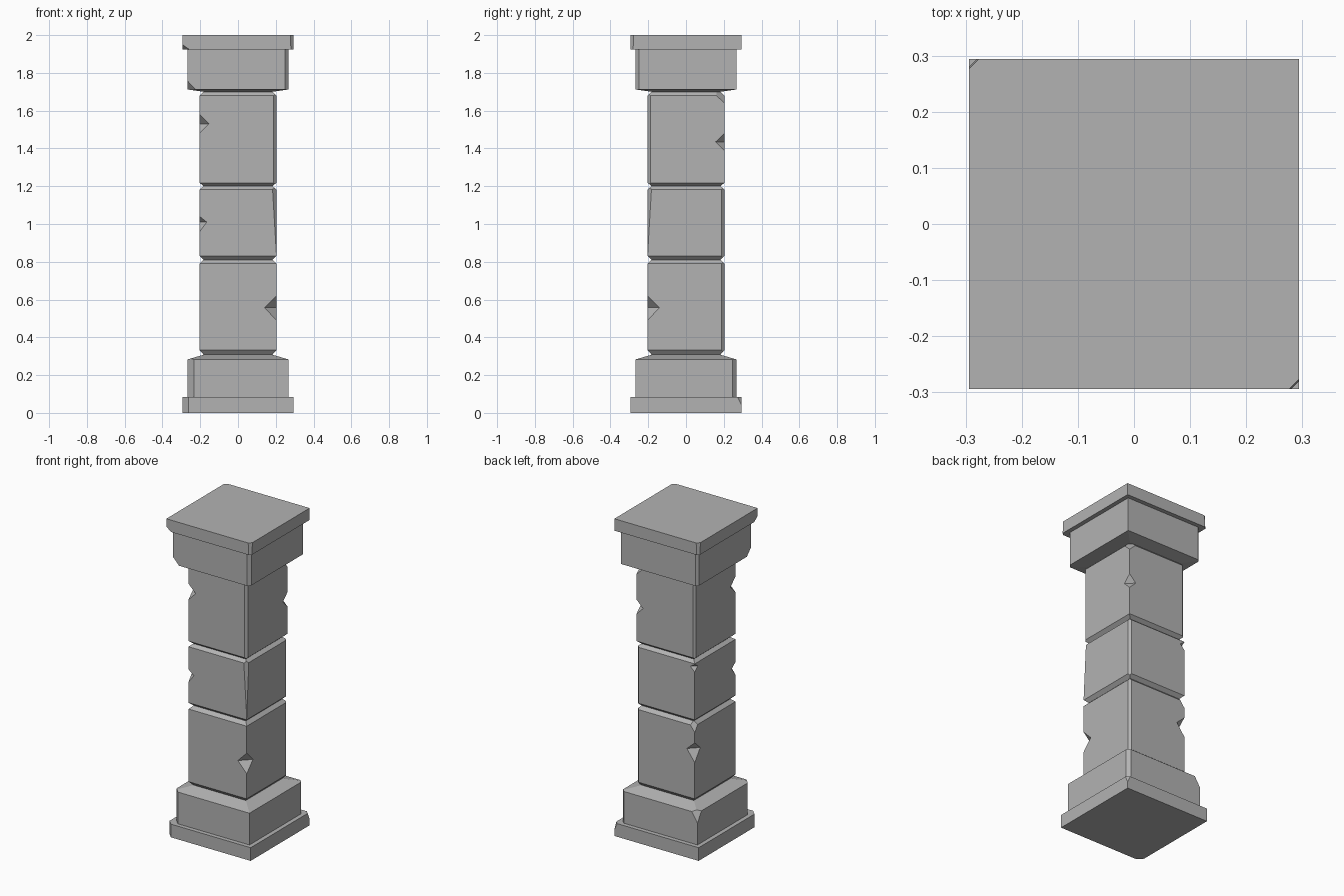
import bpy
import bmesh
from mathutils import Vector

cube = bpy.data.objects.get("Cube")
if cube:
    bpy.data.objects.remove(cube, do_unlink=True)

# One stone colour for the whole pillar
stone = bpy.data.materials.new("grey stone")
stone.use_nodes = True
GREY = (0.45, 0.45, 0.45, 1)
stone.diffuse_color = GREY
stone.node_tree.nodes["Principled BSDF"].inputs["Base Color"].default_value = GREY

# Corners as (x sign, y sign)
FRONT_LEFT, FRONT_RIGHT = (1, -1), (-1, -1)
BACK_LEFT, BACK_RIGHT = (1, 1), (-1, 1)


def make_object(name, bm):
    bmesh.ops.recalc_face_normals(bm, faces=bm.faces)
    mesh = bpy.data.meshes.new(name)
    bm.to_mesh(mesh)
    bm.free()
    mesh.materials.append(stone)
    obj = bpy.data.objects.new(name, mesh)
    bpy.context.collection.objects.link(obj)
    return obj


def chip(bm, half, corner, z_a, inset_a, z_b, inset_b):
    """Slice a corner off, with its depth running evenly between two heights."""
    sx, sy = corner
    slope = (inset_b - inset_a) / (z_b - z_a)
    point = Vector((sx * half, sy * (half - inset_a), z_a))
    result = bmesh.ops.bisect_plane(
        bm, geom=bm.verts[:] + bm.edges[:] + bm.faces[:], dist=1e-5,
        plane_co=point, plane_no=Vector((sx, sy, slope)).normalized(), clear_outer=True)
    edges = [e for e in result["geom_cut"] if isinstance(e, bmesh.types.BMEdge)]
    bmesh.ops.holes_fill(bm, edges=edges, sides=0)


def notch(obj, half, corner, z_low, z_mid, z_high, depth):
    """Cut a V-shaped nick across a corner edge."""
    sx, sy = corner
    out = Vector((sx, sy, 0))
    side = Vector((-sy, sx, 0)) * 0.2
    edge = out * half
    ridge = edge - out * depth / 2 + Vector((0, 0, z_mid))
    high = edge + Vector((0, 0, z_high))
    low = edge + Vector((0, 0, z_low))
    triangle = (ridge, ridge + (high - ridge) * 2, ridge + (low - ridge) * 2)
    bm = bmesh.new()
    a = [bm.verts.new(p - side) for p in triangle]
    b = [bm.verts.new(p + side) for p in triangle]
    bm.faces.new(a)
    bm.faces.new(b)
    for i in range(3):
        j = (i + 1) % 3
        bm.faces.new((a[i], a[j], b[j], b[i]))
    cutter = make_object("notch_cutter", bm)
    cutter.hide_render = True
    mod = obj.modifiers.new("notch", "BOOLEAN")
    mod.operation = "DIFFERENCE"
    mod.solver = "EXACT"
    mod.object = cutter
    bpy.context.view_layer.objects.active = obj
    bpy.ops.object.modifier_apply(modifier=mod.name)
    bpy.data.objects.remove(cutter, do_unlink=True)


def block(name, half, rings, chips=(), notches=()):
    """Square stone lofted through (height, half width) rings, then weathered."""
    bm = bmesh.new()
    loops = [[bm.verts.new((sx * h, sy * h, z))
              for sx, sy in (FRONT_RIGHT, FRONT_LEFT, BACK_LEFT, BACK_RIGHT)]
             for z, h in rings]
    bm.faces.new(loops[0][::-1])
    bm.faces.new(loops[-1])
    for lower, upper in zip(loops, loops[1:]):
        for i in range(4):
            j = (i + 1) % 4
            bm.faces.new((lower[i], lower[j], upper[j], upper[i]))
    bmesh.ops.recalc_face_normals(bm, faces=bm.faces)
    for args in chips:
        chip(bm, half, *args)
    obj = make_object(name, bm)
    for args in notches:
        notch(obj, half, *args)
    return obj


SLAB, BASE, SHAFT, GROOVE = 0.294, 0.267, 0.203, 0.182


def shaft_block(name, bottom, low, high, top, chips, notches):
    rings = ((bottom, GROOVE), (low, SHAFT), (high, SHAFT), (top, GROOVE))
    block(name, SHAFT, rings, chips, notches)


# Foot of the pillar
block("plinth", SLAB, ((0, SLAB), (0.083, SLAB)),
      [(FRONT_RIGHT, 0, 0.032, 0.083, 0.032),
       (BACK_LEFT, 0.04, 0, 0.083, 0.02)])
block("base", BASE, ((0.083, BASE), (0.283, BASE), (0.308, GROOVE)),
      [(FRONT_RIGHT, 0.083, 0.034, 0.283, 0.034),
       (BACK_LEFT, 0.083, 0.02, 0.283, 0.02),
       (BACK_RIGHT, 0.22, 0, 0.283, 0.04)])

# Three shaft stones with bevelled joints
shaft_block("lower_shaft", 0.308, 0.332, 0.79, 0.81,
            [(BACK_LEFT, 0.33, 0.015, 0.79, 0.015),
             (BACK_RIGHT, 0.75, 0, 0.79, 0.03)],
            [(FRONT_LEFT, 0.49, 0.557, 0.62, 0.062),
             (BACK_RIGHT, 0.56, 0.635, 0.685, 0.055)])
shaft_block("middle_shaft", 0.81, 0.83, 1.183, 1.2,
            [(BACK_LEFT, 0.83, 0.015, 1.18, 0.015),
             (FRONT_LEFT, 0.84, 0, 1.18, 0.02)],
            [(FRONT_RIGHT, 0.96, 1.01, 1.04, 0.038),
             (BACK_RIGHT, 1.13, 1.16, 1.18, 0.03)])
shaft_block("upper_shaft", 1.2, 1.218, 1.68, 1.7,
            [(FRONT_LEFT, 1.21, 0.015, 1.68, 0.015),
             (BACK_RIGHT, 1.21, 0.012, 1.68, 0.012),
             (BACK_LEFT, 1.64, 0, 1.68, 0.042)],
            [(FRONT_RIGHT, 1.48, 1.53, 1.58, 0.05),
             (BACK_LEFT, 1.39, 1.435, 1.48, 0.046)])

# Head of the pillar
block("capital", BASE, ((1.7, GROOVE), (1.712, BASE), (1.925, BASE)),
      [(FRONT_LEFT, 1.71, 0.018, 1.925, 0.018),
       (BACK_RIGHT, 1.71, 0.015, 1.925, 0.015),
       (FRONT_RIGHT, 1.712, 0.042, 1.757, 0)])
block("top_slab", SLAB, ((1.925, SLAB), (2, SLAB)),
      [(FRONT_LEFT, 1.925, 0.014, 2, 0.017),
       (BACK_RIGHT, 1.925, 0.014, 2, 0.017),
       (FRONT_RIGHT, 1.925, 0.035, 1.95, 0)])
